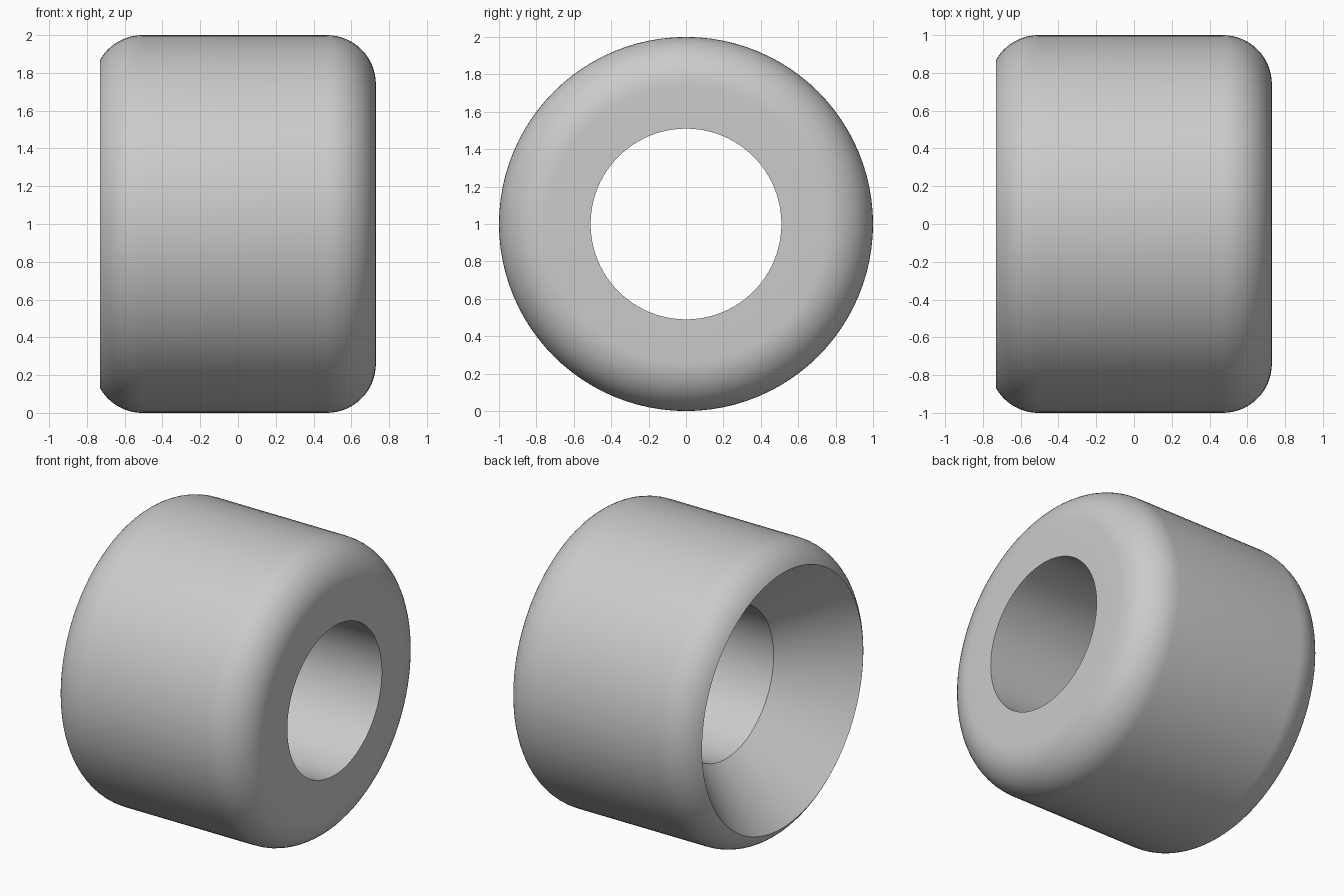
import bpy
import bmesh
from math import sin, cos, radians, asin, pi
from mathutils import Matrix, Vector

cube = bpy.data.objects.get("Cube")
if cube:
    bpy.data.objects.remove(cube, do_unlink=True)

HALF_LENGTH = 0.73
OUTER, FILLET = 1.0, 0.26
HOLE, RIM = 0.51, 0.87
CONE_END = -0.305
SEGMENTS, ARC_STEPS = 96, 14


def arc(cx, start, end):
    """Fillet points as (x, radius), angles measured from the +x axis."""
    cr = OUTER - FILLET
    for i in range(ARC_STEPS + 1):
        a = start + (end - start) * i / ARC_STEPS
        yield cx + FILLET * cos(a), cr + FILLET * sin(a)


# Cross-section: bore, flat face, rounded shoulder, cut shoulder, countersink
rim_angle = pi - asin((RIM - OUTER + FILLET) / FILLET)
rim_centre = -HALF_LENGTH - FILLET * cos(rim_angle)
profile = [(CONE_END, HOLE), (HALF_LENGTH, HOLE)]
profile += arc(HALF_LENGTH - FILLET, 0, radians(90))
profile += arc(rim_centre, radians(90), rim_angle)

# Revolve the closed section around the x axis
bm = bmesh.new()
rings = []
for s in range(SEGMENTS):
    turn = Matrix.Rotation(2 * pi * s / SEGMENTS, 3, 'X')
    rings.append([bm.verts.new(turn @ Vector((x, 0, r))) for x, r in profile])
count = len(profile)
for s in range(SEGMENTS):
    a, b = rings[s], rings[(s + 1) % SEGMENTS]
    for i in range(count):
        j = (i + 1) % count
        bm.faces.new((a[i], a[j], b[j], b[i]))
bmesh.ops.recalc_face_normals(bm, faces=bm.faces)
mesh = bpy.data.meshes.new("rounded_bushing")
bm.to_mesh(mesh)
bm.free()

bushing = bpy.data.objects.new("rounded_bushing", mesh)
bushing.location.z = OUTER
bpy.context.collection.objects.link(bushing)

# Plain grey material
grey = bpy.data.materials.new("light_grey")
grey.use_nodes = True
colour = (0.6, 0.6, 0.6, 1)
grey.diffuse_color = colour
grey.node_tree.nodes["Principled BSDF"].inputs["Base Color"].default_value = colour
mesh.materials.append(grey)

# Smooth shading with crisp bore and countersink edges
bpy.ops.object.select_all(action='DESELECT')
bushing.select_set(True)
bpy.context.view_layer.objects.active = bushing
bpy.ops.object.shade_smooth_by_angle(angle=radians(30))
